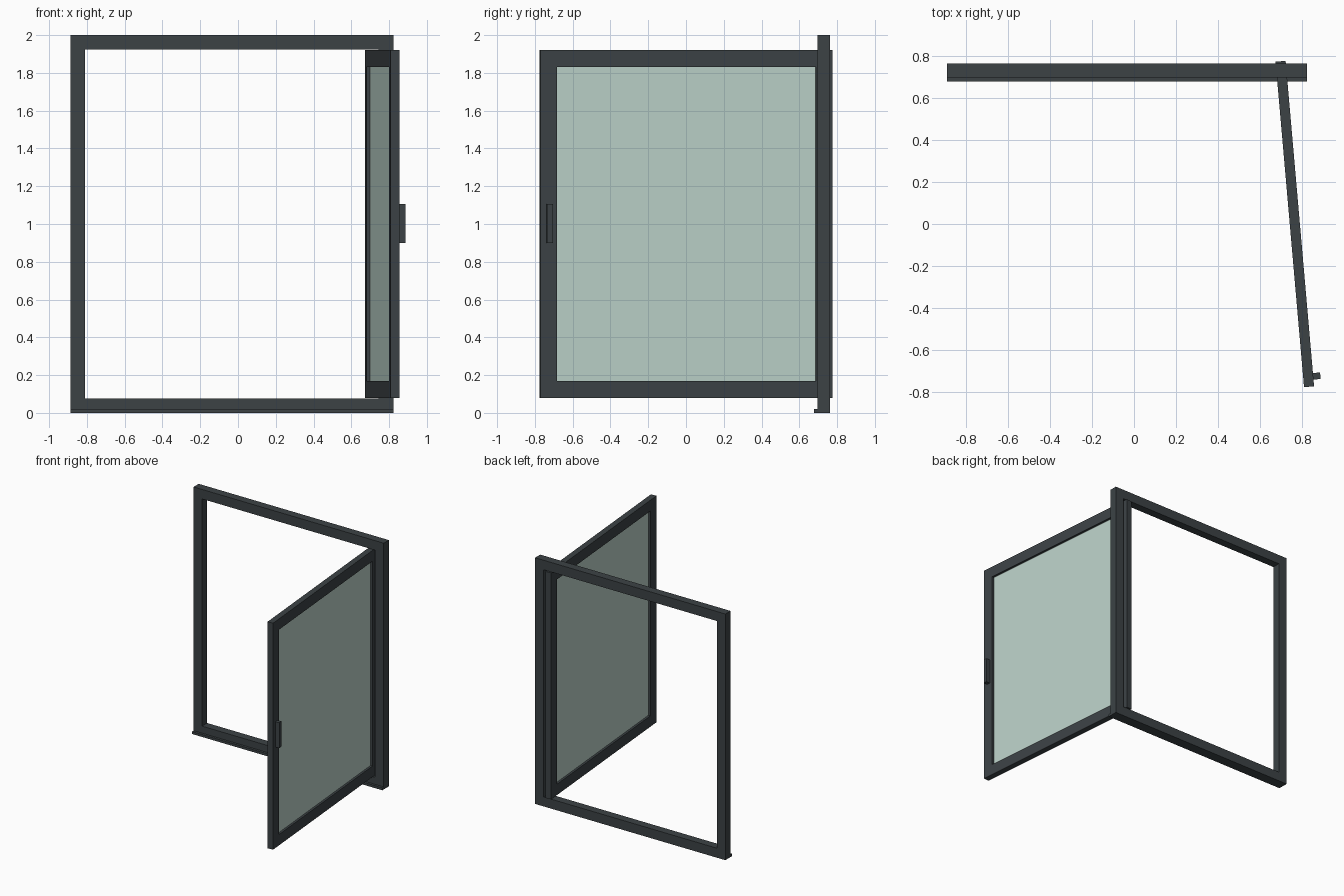
import bpy, bmesh
from math import radians
from mathutils import Matrix, Vector

if "Cube" in bpy.data.objects:
    bpy.data.objects.remove(bpy.data.objects["Cube"])


def material(name, color):
    m = bpy.data.materials.new(name)
    m.diffuse_color = color
    m.use_nodes = True
    m.node_tree.nodes["Principled BSDF"].inputs["Base Color"].default_value = m.diffuse_color
    return m


metal = material("dark_metal", (0.045, 0.055, 0.06, 1))
glass = material("tinted_glass", (0.5, 0.64, 0.58, 0.5))


def box(name, lo, hi, mat=metal, xf=Matrix()):
    lo, hi = Vector(lo), Vector(hi)
    bm = bmesh.new()
    bmesh.ops.create_cube(bm, size=1)
    bm.transform(xf @ Matrix.Translation((lo + hi) / 2) @ Matrix.Diagonal((*(hi - lo), 1)))
    me = bpy.data.meshes.new(name)
    bm.to_mesh(me)
    bm.free()
    me.materials.append(mat)
    ob = bpy.data.objects.new(name, me)
    bpy.context.collection.objects.link(ob)
    return ob


# Fixed outer frame
L, R, W = -0.888, 0.822, 0.077
Y0, Y1 = 0.697, 0.763
box("left_jamb", (L, Y0, 0), (L + W, Y1, 2))
box("right_jamb", (R - W, Y0, 0), (R, Y1, 2))
box("head_rail", (L + W, Y0, 2 - W), (R - W, Y1, 2))
box("bottom_rail", (L + W, Y0, 0), (R - W, Y1, W))
box("sill_lip", (L, 0.678, 0), (R, Y0, 0.02))

# Open sash, modelled along y and swung 5 degrees short of square
swing = Matrix.Translation((0.764, 0, 0)) @ Matrix.Rotation(radians(5), 4, 'Z')
H, T, S = 0.776, 0.024, 0.088
Z0, Z1 = 0.08, 1.92
box("free_stile", (-T, -H, Z0), (T, -H + S, Z1), xf=swing)
box("hinge_stile", (-T, H - S, Z0), (T, H, Z1), xf=swing)
box("sash_top_rail", (-T, -H + S, Z1 - S), (T, H - S, Z1), xf=swing)
box("sash_bottom_rail", (-T, -H + S, Z0), (T, H - S, Z0 + S), xf=swing)
box("glass_pane", (-0.006, -H + S, Z0 + S), (0.006, H - S, Z1 - S), glass, swing)

# Pull handle
box("handle", (T, -0.744, 0.9), (0.058, -0.713, 1.106), xf=swing)
